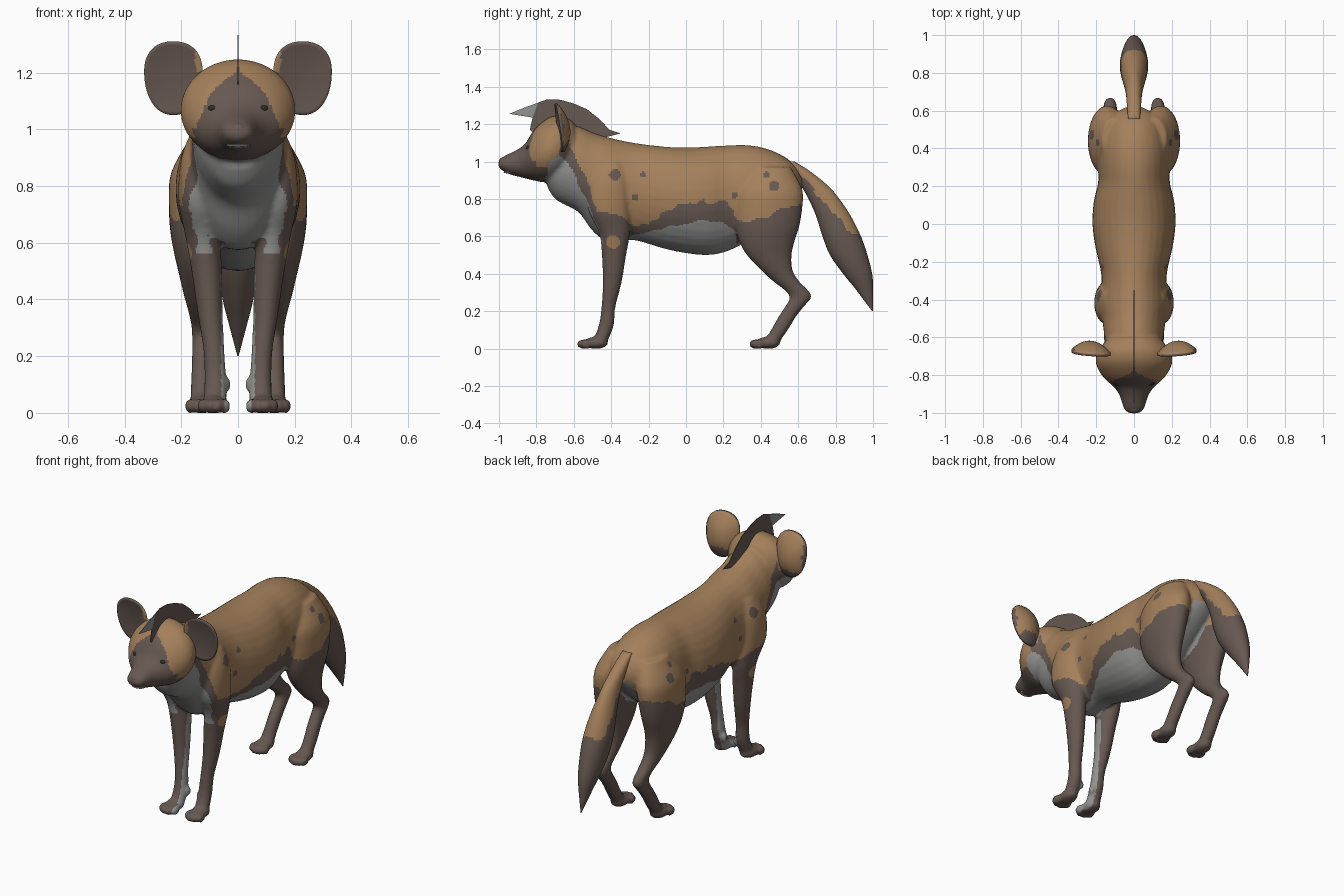
import bpy, bmesh, math
from mathutils import Vector, Matrix, noise

if "Cube" in bpy.data.objects:
    bpy.data.objects.remove(bpy.data.objects["Cube"])

def material(name, rgb):
    m = bpy.data.materials.new(name)
    m.diffuse_color = (*rgb, 1)
    m.use_nodes = True
    m.node_tree.nodes["Principled BSDF"].inputs["Base Color"].default_value = m.diffuse_color
    return m

MATS = [material("tan_fur", (0.37, 0.215, 0.105)),
        material("dark_brown_fur", (0.135, 0.098, 0.083)),
        material("pale_grey_fur", (0.29, 0.29, 0.285)),
        material("eye_black", (0.03, 0.025, 0.02)),
        material("tooth_white", (0.5, 0.48, 0.44))]
TAN, DARK, GREY, BLACK, WHITE = range(5)

def make(name, bm, rule):
    """Turn a bmesh into a smooth object, colouring faces by rule(centre, normal)."""
    bmesh.ops.recalc_face_normals(bm, faces=bm.faces)
    me = bpy.data.meshes.new(name)
    bm.to_mesh(me)
    bm.free()
    ob = bpy.data.objects.new(name, me)
    bpy.context.collection.objects.link(ob)
    paint(ob, rule)
    return ob

def paint(ob, rule):
    ob.data.materials.clear()
    for m in MATS:
        ob.data.materials.append(m)
    for p in ob.data.polygons:
        p.use_smooth = True
        p.material_index = rule(p.center, p.normal)

def spline(rows, steps):
    out = []
    for i in range(len(rows) - 1):
        p = [Vector(rows[max(0, min(len(rows) - 1, i + k))]) for k in (-1, 0, 1, 2)]
        for s in range(steps):
            t = s / steps
            out.append(0.5 * (2 * p[1] + (p[2] - p[0]) * t + (2 * p[0] - 5 * p[1] + 4 * p[2] - p[3]) * t * t
                              + (3 * p[1] - p[0] - 3 * p[2] + p[3]) * t ** 3))
    return out + [Vector(rows[-1])]

def loft(bm, rows, axis, side=1, n=32, steps=4):
    """Rows are (position, low, high, half width, x centre) along y or z."""
    rings = []
    for pos, lo, hi, hw, cx in spline(rows, steps):
        ring = []
        for k in range(n):
            a = 2 * math.pi * k / n
            x = side * (cx + hw * math.cos(a))
            v = (lo + hi) / 2 + (hi - lo) / 2 * math.sin(a)
            ring.append(bm.verts.new((x, pos, v) if axis == "y" else (x, v, pos)))
        rings.append(ring)
    for a, b in zip(rings, rings[1:]):
        for k in range(n):
            bm.faces.new((a[k], a[(k + 1) % n], b[(k + 1) % n], b[k]))
    bm.faces.new(rings[0])
    bm.faces.new(rings[-1])

def blob(bm, c, r):
    bmesh.ops.create_uvsphere(bm, u_segments=20, v_segments=12, radius=1,
                              matrix=Matrix.Translation(c) @ Matrix.Diagonal((*r, 1)))

def table(rows, t):
    if t <= rows[0][0]:
        return rows[0][1]
    for (a, u), (b, v) in zip(rows, rows[1:]):
        if t <= b:
            return u + (v - u) * (t - a) / (b - a)
    return rows[-1][1]

# Coat boundaries: y as a function of z, or z as a function of y
GREY_BACK = [(.57, -.44), (.65, -.47), (.75, -.51), (.85, -.56), (.95, -.6), (1.03, -.67)]
GREY_FRONT = [(.86, -.8), (.9, -.75), (1.0, -.73), (1.03, -.68)]
TAN_FRONT = [(.65, -.45), (.75, -.47), (.8, -.5), (.9, -.53), (1.0, -.58), (1.1, -.63), (1.17, -.67)]
TAN_LOW = [(-.5, .78), (-.42, .74), (-.3, .66), (-.15, .72), (0, .77), (.2, .79), (.28, .68), (.4, .7), (.6, .76)]
GREY_TOP = [(-.32, .6), (-.1, .655), (.1, .685), (.2, .67), (.3, .6)]
MASK = [(1.0, .15), (1.06, .125), (1.12, .1), (1.16, .065), (1.21, 0)]
SPOTS = [(-.38, .93, .03), (-.23, .93, .016), (.43, .93, .016), (.47, .87, .028), (.26, .82, .016), (-.27, .81, .018)]

def coat(p, _):
    x, y, z = abs(p.x), p.y, p.z
    q = Vector((x, y, z))
    w = noise.noise(q * 9) * .035 + noise.noise(q * 22) * .02
    # face
    if y < -.8 or (y < -.64 and z > 1.03):
        if y < -.86 or z < 1.0 or (y < -.76 and x < table(MASK, z) + w * .3):
            return DARK
        return TAN if y < -.68 or z > 1.08 else DARK
    # throat and chest
    if z < 1.03 and y < table(GREY_BACK, z) + w * .4 and (z > .565 or x < .05):
        if y > table(GREY_FRONT, z):
            return GREY
        return TAN if z > .97 and y < -.69 else DARK
    # belly and inner thighs
    if z < table(GREY_TOP, y) + w * .3 and (-.3 < y < .27 or (x < .06 and -.5 < y < .3)):
        return GREY
    if y > .27 and x < .065 and .55 < z < .85:
        return GREY
    if math.hypot(y + .39, z - .57) < .035 and x > .1:
        return TAN
    for a, b, r in SPOTS:
        if math.hypot(y - a, z - b) < r and x > .08:
            return DARK
    if y > table(TAN_FRONT, z) + w * .4 and z > table(TAN_LOW, y) + w * 1.3:
        return TAN
    return DARK

# Body, head and legs, fused into one skin
bm = bmesh.new()
loft(bm, [(y, a, b, w, 0) for y, a, b, w in [
    (-.74, .86, 1.08, .10), (-.70, .80, 1.17, .135), (-.64, .765, 1.2, .155), (-.57, .725, 1.185, .16),
    (-.50, .63, 1.155, .17), (-.42, .575, 1.13, .185), (-.28, .58, 1.10, .172), (-.12, .535, 1.08, .205),
    (0, .51, 1.075, .22), (.12, .50, 1.08, .213), (.22, .52, 1.086, .19), (.32, .57, 1.088, .19),
    (.42, .64, 1.072, .18), (.52, .72, 1.03, .15), (.58, .78, .98, .11), (.62, .84, .92, .04)]], "y")
loft(bm, [(y, a, b, w, 0) for y, a, b, w in [
    (-.60, .97, 1.21, .13), (-.66, .92, 1.245, .185), (-.72, .895, 1.24, .203), (-.77, .89, 1.21, .19),
    (-.82, .90, 1.16, .155), (-.86, .91, 1.095, .11), (-.90, .92, 1.065, .08), (-.94, .93, 1.045, .066),
    (-.97, .945, 1.03, .056), (-.99, .957, 1.017, .045), (-1.003, .97, 1.0, .02)]], "y")
for s in (1, -1):
    loft(bm, [(1.0, -.46, -.34, .04, .12), (.9, -.52, -.31, .06, .14), (.75, -.525, -.305, .065, .145),
              (.62, -.465, -.3, .06, .125), (.5, -.45, -.32, .054, .11), (.35, -.445, -.345, .044, .098),
              (.22, -.452, -.378, .037, .085), (.13, -.465, -.385, .038, .08), (.06, -.49, -.41, .04, .08),
              (.02, -.51, -.43, .038, .08)], "z", s)
    loft(bm, [(.97, .34, .56, .07, .1), (.85, .265, .622, .1, .135), (.75, .258, .622, .097, .147),
              (.65, .265, .605, .088, .152), (.57, .285, .58, .077, .15), (.5, .325, .565, .065, .146),
              (.42, .4, .57, .052, .14), (.36, .465, .605, .043, .133), (.31, .53, .655, .037, .128),
              (.275, .553, .672, .036, .126), (.24, .54, .645, .036, .126), (.18, .5, .595, .036, .127),
              (.1, .455, .545, .036, .13), (.05, .425, .51, .038, .13), (.02, .42, .49, .036, .13)], "z", s)
    # paws and toes
    for cx, cy in ((.085, -.48), (.13, .44)):
        blob(bm, (s * cx, cy, .031), (.048, .065, .033))
        for k, dy in zip((-1.5, -.5, .5, 1.5), (0, -.018, -.018, 0)):
            blob(bm, (s * (cx + k * .026), cy - .052 + dy, .024), (.019, .034, .026))
    blob(bm, (s * .04, -.42, .1), (.016, .02, .026))
skin = make("body", bm, lambda c, n: TAN)
mod = skin.modifiers.new("fuse", "REMESH")
mod.mode = "VOXEL"
mod.voxel_size = .0105
mod = skin.modifiers.new("relax", "SMOOTH")
mod.iterations = 4
bpy.context.view_layer.update()
fused = bpy.data.meshes.new_from_object(skin.evaluated_get(bpy.context.evaluated_depsgraph_get()))
skin.modifiers.clear()
skin.data = fused
paint(skin, coat)

# Tail
def tail_coat(c, n):
    w = noise.noise(c * 12) * .03
    return TAN if c.z > .62 + w and c.z > .87 - (c.y - .66) * 1.1 + w else DARK

bm = bmesh.new()
loft(bm, [(z, a, b, w, 0) for z, a, b, w in [
    (1.0, .53, .58, .03), (.95, .56, .66, .036), (.87, .615, .76, .042), (.8, .655, .82, .05),
    (.71, .695, .88, .064), (.6, .73, .935, .075), (.5, .77, .97, .07), (.4, .84, .995, .054),
    (.32, .905, 1.0, .034), (.2, .995, 1.0, .002)]], "z", steps=8)
make("tail", bm, tail_coat)

# Ears: dished front, rounded back
def ear_coat(c, n):
    if abs(c.x) < .15 and c.z > 1.2:
        return TAN
    return TAN if n.y > .1 and c.z > 1.1 + noise.noise(c * 15) * .03 and abs(c.x) < .315 else DARK

for s, name in ((1, "left_ear"), (-1, "right_ear")):
    bm = bmesh.new()
    rings = []
    for r, front in [(k / 10, True) for k in range(1, 11)] + [(k / 10, False) for k in range(10, 0, -1)]:
        ring = []
        for k in range(40):
            a = 2 * math.pi * k / 40
            u, v = [math.copysign(abs(f) ** .88, f) * r for f in (math.cos(a), math.sin(a))]
            dip = (.012 if front else .05) * (1 - r * r) + (0 if front else .012)
            x = .228 + .102 * u + .012 * v * u
            ring.append(bm.verts.new((s * x, -.682 + dip - .018 * v + .008 * u, 1.18 + .13 * v)))
        rings.append(ring)
    for a, b in zip(rings, rings[1:]):
        for k in range(40):
            bm.faces.new((a[k], a[(k + 1) % 40], b[(k + 1) % 40], b[k]))
    bm.faces.new(rings[0])
    bm.faces.new(rings[-1])
    make(name, bm, ear_coat)

# Mane: thin upright crest with a pale forelock
def plate(name, outline, colour):
    bm = bmesh.new()
    f = bm.faces.new([bm.verts.new((-.002, y, z)) for y, z in outline])
    g = bmesh.ops.extrude_face_region(bm, geom=[f])
    bmesh.ops.translate(bm, vec=(.004, 0, 0), verts=[v for v in g["geom"] if isinstance(v, bmesh.types.BMVert)])
    ob = make(name, bm, lambda c, n: colour)
    for p in ob.data.polygons:
        p.use_smooth = False

plate("mane", [(-.79, 1.315), (-.74, 1.333), (-.67, 1.33), (-.6, 1.31), (-.53, 1.28), (-.46, 1.225), (-.41, 1.17),
               (-.35, 1.15), (-.47, 1.12), (-.65, 1.15), (-.81, 1.15), (-.835, 1.17), (-.82, 1.235)], DARK)
plate("forelock", [(-.945, 1.255), (-.86, 1.29), (-.79, 1.315), (-.82, 1.235)], GREY)

# Eyes, nose and teeth
for s, name in ((1, "left_eye"), (-1, "right_eye")):
    bm = bmesh.new()
    blob(bm, (s * .087, -.838, 1.073), (.02, .018, .013))
    make(name, bm, lambda c, n: BLACK)
bm = bmesh.new()
blob(bm, (0, -.978, 1.0), (.034, .022, .022))
make("nose", bm, lambda c, n: DARK)
bm = bmesh.new()
blob(bm, (0, -.945, .943), (.042, .03, .007))
make("teeth", bm, lambda c, n: WHITE)
